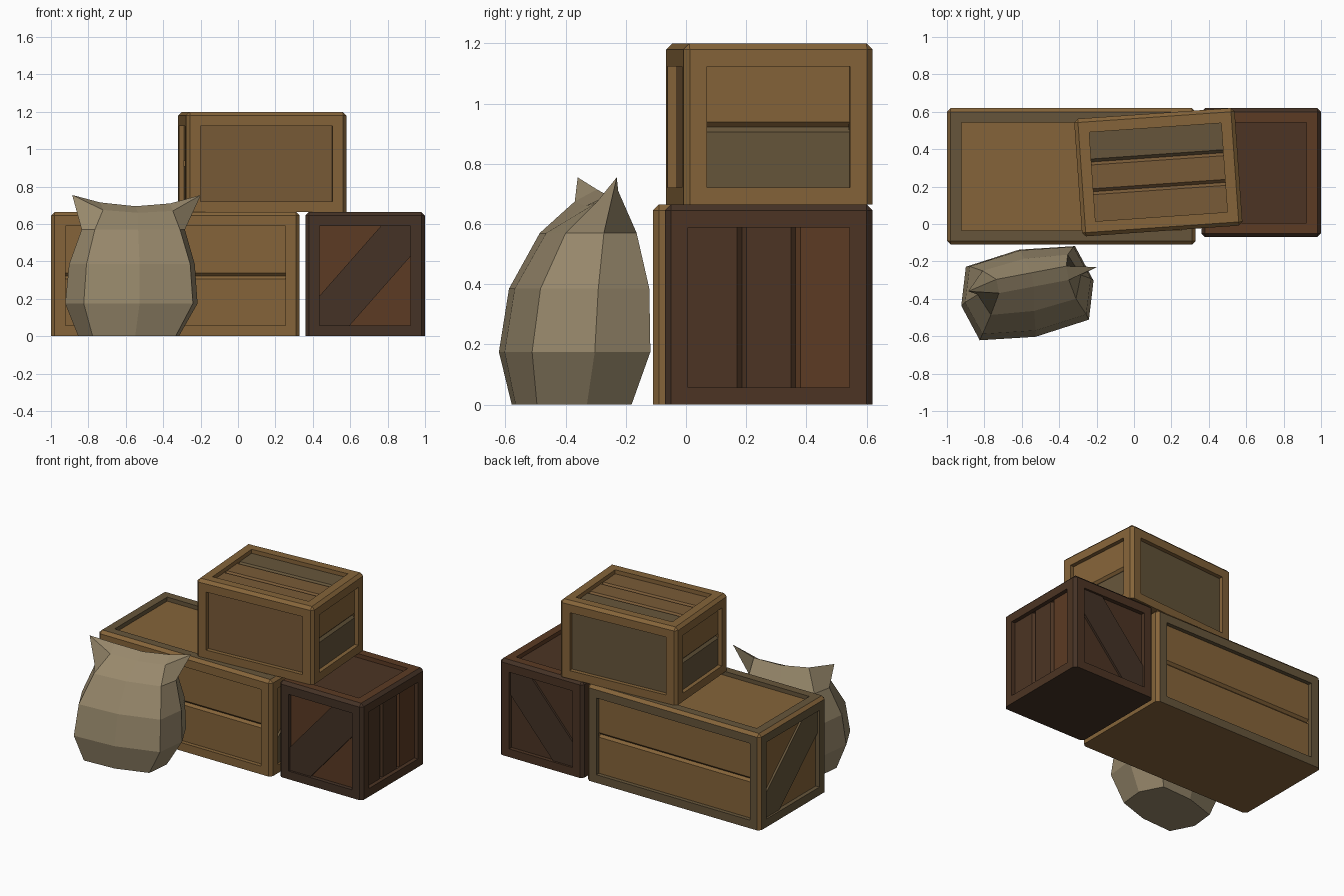
import bpy, bmesh, math
from mathutils import Vector

if "Cube" in bpy.data.objects:
    bpy.data.objects.remove(bpy.data.objects["Cube"])

PALETTE = {
    "tan": (0x84, 0x64, 0x3C), "grey_wood": (0x66, 0x56, 0x3D), "mid_wood": (0x78, 0x5B, 0x3A),
    "dark": (0x46, 0x35, 0x2A), "dark_warm": (0x4D, 0x37, 0x28), "red_brown": (0x5C, 0x3D, 0x28),
    "sackcloth": (0x96, 0x87, 0x6B),
}
NAMES = list(PALETTE)
for name, rgb in PALETTE.items():
    m = bpy.data.materials.new(name)
    m.diffuse_color = [(c / 255) ** 2.2 for c in rgb] + [1]
    m.use_nodes = True
    m.node_tree.nodes["Principled BSDF"].inputs["Base Color"].default_value = m.diffuse_color

BEVEL, RIM, RECESS, GROOVE = 0.02, 0.08, 0.028, 0.016


def finish(bm, name, loc=(0, 0, 0), rot=0):
    me = bpy.data.meshes.new(name)
    bm.to_mesh(me)
    bm.free()
    for n in NAMES:
        me.materials.append(bpy.data.materials[n])
    ob = bpy.data.objects.new(name, me)
    ob.location, ob.rotation_euler.z = loc, rot
    bpy.context.collection.objects.link(ob)
    return ob


def fill_panel(bm, face, n, style, cols):
    """Replace a recessed face by boards with V grooves, or a diagonal brace."""
    v = Vector((0, 1, 0)) if n.z > 0.5 else Vector((0, 0, 1))
    u = v.cross(n)
    c = face.calc_center_median()
    w = max((p.co - c).dot(u) for p in face.verts)
    h = max((p.co - c).dot(v) for p in face.verts)
    bmesh.ops.delete(bm, geom=[face], context="FACES_ONLY")

    def poly(pts, col):
        f = bm.faces.new([bm.verts.new(c + u * a + v * b + n * d) for a, b, d in pts])
        f.material_index = NAMES.index(col)
        f.normal_update()
        if f.normal.dot(n) < 0:
            f.normal_flip()

    kind, count = style
    if kind == "diag":
        s, k, up = count, 0.16, 0.014
        hexa = [(-w, -h), (-w + k, -h), (w, h - k), (w, h), (w - k, h), (-w, -h + k)]
        poly([(s * a, b, up) for a, b in hexa], cols[0])
        for i, j, corner in ((1, 2, (w, -h)), (4, 5, (-w, h))):
            (a, b), (e, f) = hexa[i], hexa[j]
            poly([(s * a, b, 0), (s * e, f, 0), (s * corner[0], corner[1], 0)], cols[1])
            poly([(s * a, b, 0), (s * e, f, 0), (s * e, f, up), (s * a, b, up)], cols[0])
        return
    # boards run along u ("row") or along v ("col")
    half, span = (h, w) if kind == "row" else (w, h)
    prof = [(-half, 0)]
    for i in range(1, count):
        t = -half + 2 * half * i / count
        prof += [(t - GROOVE, 0), (t, -GROOVE), (t + GROOVE, 0)]
    prof.append((half, 0))
    for i, ((a, d), (b, e)) in enumerate(zip(prof, prof[1:])):
        q = [(-span, a, d), (span, a, d), (span, b, e), (-span, b, e)]
        if kind == "col":
            q = [(y, x, z) for x, y, z in q]
        poly(q, cols[min((i + 1) // 3, count - 1)])


def crate(name, size, loc, rot, main, sides):
    bm = bmesh.new()
    bmesh.ops.create_cube(bm, size=1)
    for p in bm.verts:
        p.co = Vector((p.co.x * size[0], p.co.y * size[1], (p.co.z + 0.5) * size[2]))
    edges = [e for e in bm.edges if max(p.co.z for p in e.verts) > 0.01]
    bmesh.ops.bevel(bm, geom=edges, offset=BEVEL, segments=1, affect="EDGES")
    bm.normal_update()
    for f in bm.faces:
        f.material_index = NAMES.index(main)
    normals = {"front": (0, -1, 0), "back": (0, 1, 0), "left": (-1, 0, 0),
               "right": (1, 0, 0), "top": (0, 0, 1)}
    for side, (frame, style, cols) in sides.items():
        n = Vector(normals[side])
        bm.normal_update()
        face = max((f for f in bm.faces if f.normal.dot(n) > 0.99), key=lambda f: f.calc_area())
        face.material_index = NAMES.index(frame)
        bmesh.ops.inset_individual(bm, faces=[face], thickness=RIM)
        face = bmesh.ops.extrude_discrete_faces(bm, faces=[face])["faces"][0]
        bmesh.ops.translate(bm, verts=face.verts[:], vec=-n * RECESS)
        fill_panel(bm, face, n, style, cols)
    return finish(bm, name, loc, rot)


# long crate
crate("long_crate", (1.33, 0.73, 0.665), (-0.335, 0.255, 0), 0, "tan", {
    "front": ("tan", ("row", 2), ["tan", "tan"]),
    "back": ("grey_wood", ("row", 2), ["tan", "tan"]),
    "left": ("grey_wood", ("diag", 1), ["grey_wood", "tan"]),
    "right": ("tan", ("diag", 1), ["grey_wood", "tan"]),
    "top": ("grey_wood", ("row", 1), ["tan"])})

# dark crate
crate("dark_crate", (0.64, 0.69, 0.665), (0.68, 0.275, 0), 0, "dark", {
    "front": ("dark", ("diag", 1), ["dark", "red_brown"]),
    "back": ("dark_warm", ("diag", -1), ["dark", "dark_warm"]),
    "left": ("dark_warm", ("col", 3), ["dark_warm"] * 3),
    "right": ("dark_warm", ("col", 3), ["dark_warm", "dark_warm", "red_brown"]),
    "top": ("red_brown", ("row", 1), ["dark_warm"])})

# upper crate, turned slightly
crate("upper_crate", (0.86, 0.63, 0.535), (0.13, 0.277, 0.665), math.radians(4), "tan", {
    "front": ("tan", ("row", 1), ["mid_wood"]),
    "back": ("tan", ("row", 1), ["grey_wood"]),
    "left": ("tan", ("row", 2), ["grey_wood", "tan"]),
    "right": ("tan", ("row", 2), ["grey_wood", "tan"]),
    "top": ("tan", ("row", 3), ["mid_wood", "mid_wood", "grey_wood"])})

# sack: stacked eight-sided rings, pinched flat at the mouth with two ears
OCT = [(0.36, 0), (0.297, 0.2), (0, 0.237), (-0.297, 0.2),
       (-0.36, 0), (-0.297, -0.2), (0, -0.237), (0.297, -0.2)]
RINGS = [  # centre x, y, z, scale along, scale across
    (-0.585, -0.38, 0, 0.76, 0.80), (-0.57, -0.37, 0.175, 1, 1),
    (-0.567, -0.355, 0.385, 0.95, 0.92), (-0.56, -0.325, 0.57, 0.78, 0.60)]
MOUTH = [(0.35, 0, 0.755), (0.19, 0.035, 0.71), (0, 0.035, 0.695), (-0.19, 0.035, 0.715),
         (-0.35, 0, 0.755), (-0.19, -0.04, 0.675), (0, -0.04, 0.66), (0.19, -0.04, 0.67)]
ca, sa = math.cos(math.radians(10.7)), math.sin(math.radians(10.7))
bm = bmesh.new()


def ring(cx, cy, pts):
    return [bm.verts.new((cx + ca * a - sa * b, cy + sa * a + ca * b, z)) for a, b, z in pts]


loops = [ring(x, y, [(a * sx, b * sy, z) for a, b in OCT]) for x, y, z, sx, sy in RINGS]
loops.append(ring(-0.5425, -0.295, MOUTH))
for lo, hi in zip(loops, loops[1:]):
    for i in range(8):
        j = (i + 1) % 8
        bm.faces.new((lo[i], lo[j], hi[j], hi[i]))
bm.faces.new(loops[0][::-1])
t = loops[-1]
for idx in ((0, 1, 7), (1, 2, 6, 7), (2, 3, 5, 6), (3, 4, 5)):
    bm.faces.new([t[i] for i in idx])
for f in bm.faces:
    f.material_index = NAMES.index("sackcloth")
finish(bm, "sack")
